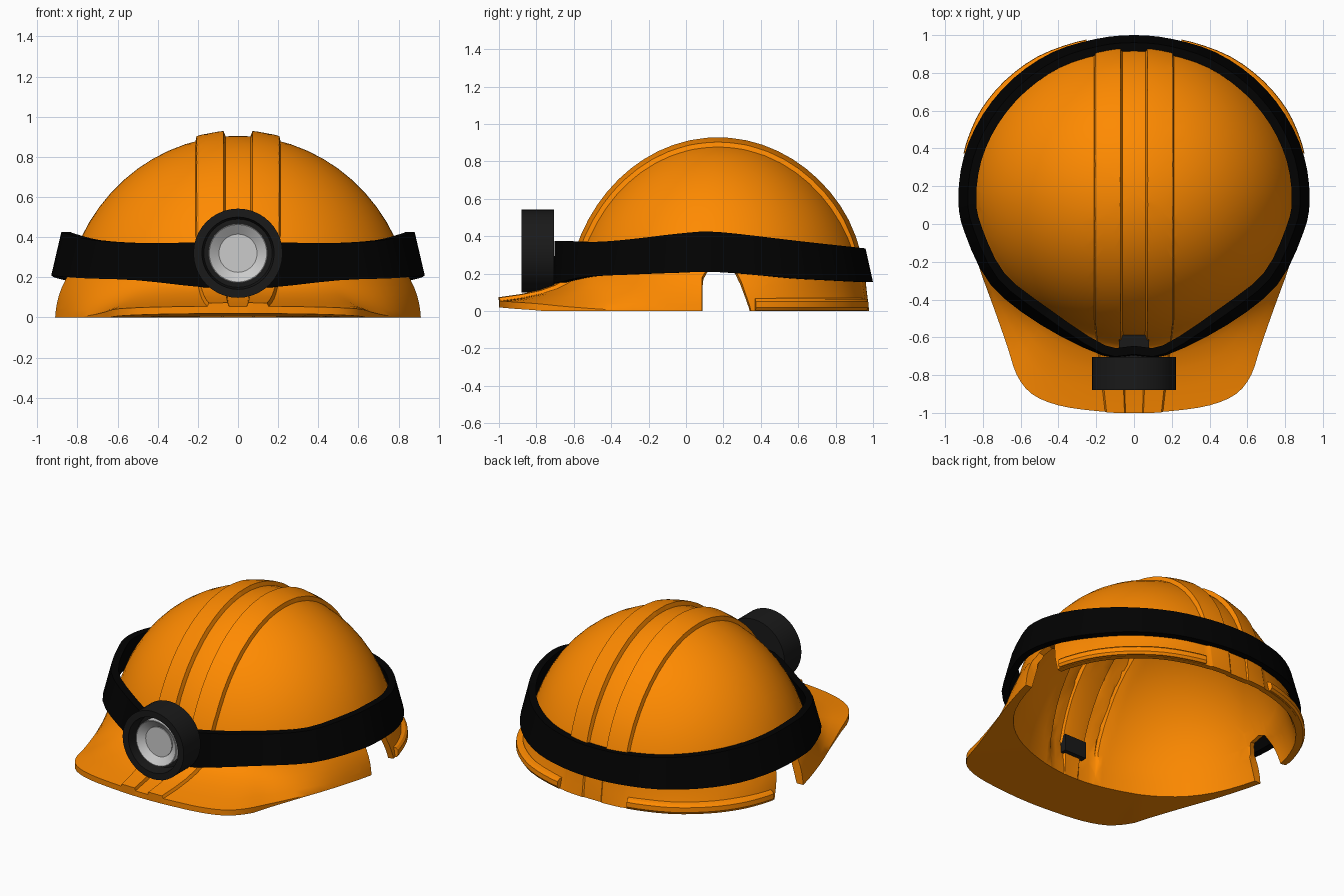
import bpy, bmesh, math
from mathutils import Vector

if "Cube" in bpy.data.objects:
    bpy.data.objects.remove(bpy.data.objects["Cube"])

CY, H = 0.17, 0.905          # dome axis and height
RX, RF, RB = 0.87, 0.79, 0.80  # dome radii: side, front, back
WALL, JOIN = 0.036, 0.22     # wall thickness, height where the flare begins


def material(name, rgb):
    m = bpy.data.materials.new(name)
    m.diffuse_color = (*rgb, 1)
    m.use_nodes = True
    m.node_tree.nodes["Principled BSDF"].inputs["Base Color"].default_value = m.diffuse_color
    return m


ORANGE = material("orange_plastic", (1.0, 0.255, 0.0))
BLACK = material("black_webbing", (0.0005, 0.0005, 0.0005))
DARK = material("dark_housing", (0.010, 0.010, 0.010))
SILVER = material("silver", (0.6, 0.6, 0.6))
GLASS = material("grey_glass", (0.56, 0.56, 0.56))


def finish(bm, name, mat):
    me = bpy.data.meshes.new(name)
    bm.to_mesh(me)
    bm.free()
    ob = bpy.data.objects.new(name, me)
    bpy.context.collection.objects.link(ob)
    me.materials.append(mat)
    return ob


def activate(ob):
    bpy.ops.object.select_all(action='DESELECT')
    ob.select_set(True)
    bpy.context.view_layer.objects.active = ob


def smooth(ob, angle=30):
    activate(ob)
    bpy.ops.object.shade_smooth_by_angle(angle=math.radians(angle))


def loft(name, sections, mat, closed):
    """Skin closed cross-sections along a path, capping open ends."""
    bm = bmesh.new()
    rows = [[bm.verts.new(p) for p in s] for s in sections]
    n, k = len(rows), len(rows[0])
    for i in range(n if closed else n - 1):
        a, b = rows[i], rows[(i + 1) % n]
        for j in range(k):
            bm.faces.new((a[j], a[(j + 1) % k], b[(j + 1) % k], b[j]))
    if not closed:
        bm.faces.new(rows[0])
        bm.faces.new(rows[-1])
    bmesh.ops.remove_doubles(bm, verts=bm.verts, dist=1e-5)
    bmesh.ops.recalc_face_normals(bm, faces=bm.faces)
    return finish(bm, name, mat)


def lathe(name, profile, mat, z=0.32, n=40):
    """Turn an (r, y) profile about the lamp axis."""
    angles = [math.tau * i / n for i in range(n)]
    secs = [[(r * math.cos(a), y, z + r * math.sin(a)) for r, y in profile] for a in angles]
    smooth(loft(name, secs, mat, True))


def closed_curve(half, sub):
    """Mirror half a loop (front to back) and refine it with Catmull-Rom."""
    pts = half + [(-p[0], *p[1:]) for p in half[-2:0:-1]]
    n, out = len(pts), []
    for i in range(n):
        a, b, c, d = (pts[(i + k) % n] for k in (-1, 0, 1, 2))
        for s in range(sub):
            t = s / sub
            out.append([0.5 * (2 * q + (r - p) * t + (2 * p - 5 * q + 4 * r - w) * t * t
                               + (3 * q - p - 3 * r + w) * t ** 3)
                        for p, q, r, w in zip(a, b, c, d)])
    return out


# Lower outline of helmet: brim tip, corners, sides, back
outline = closed_curve([
    (0, -1, .055), (.2, -.99, .055), (.4, -.96, .052), (.54, -.9, .047), (.62, -.8, .04),
    (.67, -.65, .025), (.74, -.45, .01), (.83, -.2, 0), (.91, .08, 0), (.905, .2, 0),
    (.89, .33, 0), (.86, .45, 0), (.79, .6, 0), (.67, .745, 0), (.5, .87, 0),
    (.3, .945, 0), (.15, .968, 0), (0, .973, 0)], 3)


def azimuth(p):
    return math.atan2(p[1] - CY, p[0])


def dome(az, z, inset=0):
    dx, dy = math.cos(az), math.sin(az)
    r = 1 / math.hypot(dx / RX, dy / (RF if dy < 0 else RB))
    r = r * math.sqrt(1 - (z / H) ** 2) - inset
    return Vector((r * dx, CY + r * dy, z))


def side_weight(az):
    return 0.9 * abs(math.cos(az)) ** 6


# Shell surface: dome rows, then a flare out to the outline
bm = bmesh.new()
flare = bm.verts.layers.float.new("flare")
cols = []
apex = bm.verts.new((0, CY, H))
for p in outline:
    az = azimuth(p)
    amax = math.acos(JOIN / H)
    col = [(dome(az, H * math.cos(amax * i / 13)), 0) for i in range(1, 14)]
    a, b, c = col[-1][0], dome(az, 0.10), Vector(p)
    b = b.lerp(Vector((p[0], p[1], .13)), side_weight(az))
    for i in range(1, 7):
        t = i / 6
        col.append((a * (1 - t) ** 2 + b * 2 * t * (1 - t) + c * t * t, t))
    verts = []
    for co, t in col:
        v = bm.verts.new(co)
        v[flare] = t
        verts.append(v)
    cols.append(verts)
for i, a in enumerate(cols):
    b = cols[(i + 1) % len(cols)]
    bm.faces.new((apex, a[0], b[0]))
    for j in range(len(a) - 1):
        bm.faces.new((a[j], a[j + 1], b[j + 1], b[j]))


# Raised double ridge: cut lines along the shell, then lift between them
def taper(y):
    return 1 - 0.56 * max(0, -0.5 - y)


RIDGE = [(0, 0), (.062, 0), (.07, .027), (.2, .024), (.212, 0), (9, 0)]


def lift(p):
    u = abs(p.x) / taper(p.y)
    fade = min(1, max(.25, p.z / .5)) if p.y > CY else min(1, max(.7, (p.y + 1.2) / .6))
    for (a, ha), (b, hb) in zip(RIDGE, RIDGE[1:]):
        if u <= b:
            return fade * (ha + (hb - ha) * (u - a) / (b - a))
    return 0


def slice_faces(faces, co, no):
    geom = set(faces)
    for f in faces:
        geom.update(f.verts)
        geom.update(f.edges)
    bmesh.ops.bisect_plane(bm, geom=list(geom), dist=1e-4, plane_co=co, plane_no=no)


for v in bm.verts:
    v.co.x /= taper(v.co.y)
for u, _ in RIDGE[1:5]:
    for s in (-1, 1):
        slice_faces(bm.faces[:], (s * u, 0, 0), (1, 0, 0))
for v in bm.verts:
    v.co.x *= taper(v.co.y)
bm.normal_update()
moves = [(v, v.normal * lift(v.co)) for v in bm.verts]
for v, d in moves:
    v.co += d

# Ear notches: slice along a convex (y, z) arch and drop the faces inside it
arch = [(.085, -.01), (.085, .18), (.12, .235), (.2, .25), (.26, .225), (.295, .16),
        (.34, .03), (.35, -.01)]
planes = [(Vector((0, y0, z0)), Vector((0, z0 - z1, y1 - y0)).normalized())
          for (y0, z0), (y1, z1) in zip(arch, arch[1:])]
for co, no in planes:
    near = []
    for f in bm.faces:
        c = f.calc_center_median()
        if abs(c.x) > .6 and -.05 < c.y < .48 and c.z < .32:
            near.append(f)
    slice_faces(near, co, no)
drop = [f for f in bm.faces if f.calc_center_median().z < .3
        and all((f.calc_center_median() - co).dot(no) < 0 for co, no in planes)]
bmesh.ops.delete(bm, geom=drop, context='FACES')
bmesh.ops.remove_doubles(bm, verts=bm.verts, dist=1e-4)
outer = [(v.co.copy(), v[flare]) for v in bm.verts]
shell = finish(bm, "helmet_shell", ORANGE)
sol = shell.modifiers.new("thickness", 'SOLIDIFY')
sol.thickness, sol.offset = WALL, -1
activate(shell)
bpy.ops.object.modifier_apply(modifier="thickness")

# Underside of the brim: inner wall runs straight down, then flat out to the rim
rim = sorted((azimuth(p), p) for p in outline)
for (co, t), v in zip(outer, shell.data.vertices[len(outer):]):
    if t > 0.01 and co.y < 0.09:
        az = azimuth(co)
        (a0, p0), (a1, p1) = next(((a, b) for a, b in zip(rim, rim[1:]) if a[0] <= az <= b[0]),
                                  (rim[0], rim[1]))
        edge = Vector(p0).lerp(Vector(p1), (az - a0) / (a1 - a0))
        edge.z = max(0, edge.z - WALL)
        out = Vector((math.cos(az), math.sin(az), 0))
        top, base = dome(az, JOIN, WALL), dome(az, 0, WALL)
        base = base.lerp(Vector((edge.x, edge.y, 0)) - out * .04, side_weight(az))
        base.z = edge.z * .2
        if t < .5:
            v.co = top.lerp(base, 2 * t) + out * lift(co) * (1 - 2 * t)
        else:
            v.co = base.lerp(edge, 2 * t - 1)
for v in shell.data.vertices:      # level the base
    v.co.z = max(0, v.co.z)
smooth(shell)

# Rear rim lips, one each side
for s, side in ((1, "right"), (-1, "left")):
    secs = []
    for x, y, _ in outline:
        if y > 0.36 and s * x > 0.2:
            d = Vector((x, y - CY, 0)).normalized()
            secs.append([Vector((x, y, z)) + d * o for o, z in
                         ((-.02, .07), (.004, .064), (.018, .05), (.02, .02), (.01, .004), (-.02, .004))])
    smooth(loft("rear_lip_" + side, secs, ORANGE, False))

# Strap: x, y of the lower outer edge, bottom z, top z, inward lean
path = closed_curve([
    (0, -.70, .15, .375, .01), (.17, -.695, .15, .375, .01), (.5, -.53, .185, .37, .05),
    (.76, -.32, .195, .385, .05), (.895, -.05, .205, .415, .05), (.93, .13, .21, .425, .05),
    (.90, .36, .195, .405, .05), (.80, .58, .175, .38, .05), (.64, .77, .165, .36, .05),
    (.43, .91, .158, .345, .045), (.2, .98, .155, .337, .04), (0, 1.0, .155, .335, .04)], 3)
secs = []
for i, (x, y, z0, z1, lean) in enumerate(path):
    a, b = path[i - 1], path[(i + 1) % len(path)]
    n = Vector((a[1] - b[1], b[0] - a[0], 0)).normalized()  # points inward
    lo, hi = Vector((x, y, z0)), Vector((x, y, z1)) + n * lean
    secs.append([lo, hi, hi + n * .045, lo + n * .045])
smooth(loft("head_strap", secs, BLACK, True))

# Lamp mount, housing, reflector and glass
loft("lamp_mount", [[(x, y, z) for x, z in ((-.08, .14), (.08, .14), (.08, .25), (-.08, .25))]
                    for y in (-.72, -.54)], DARK, False)
lathe("lamp_housing", [(0, -.705), (.222, -.705), (.222, -.88), (.18, -.88), (.17, -.80), (0, -.80)], DARK)
lathe("lamp_reflector", [(0, -.795), (.147, -.795), (.147, -.85), (.143, -.85), (.095, -.815), (0, -.815)], SILVER)
lathe("lamp_glass", [(0, -.81), (.095, -.81), (.095, -.822), (0, -.822)], GLASS)
